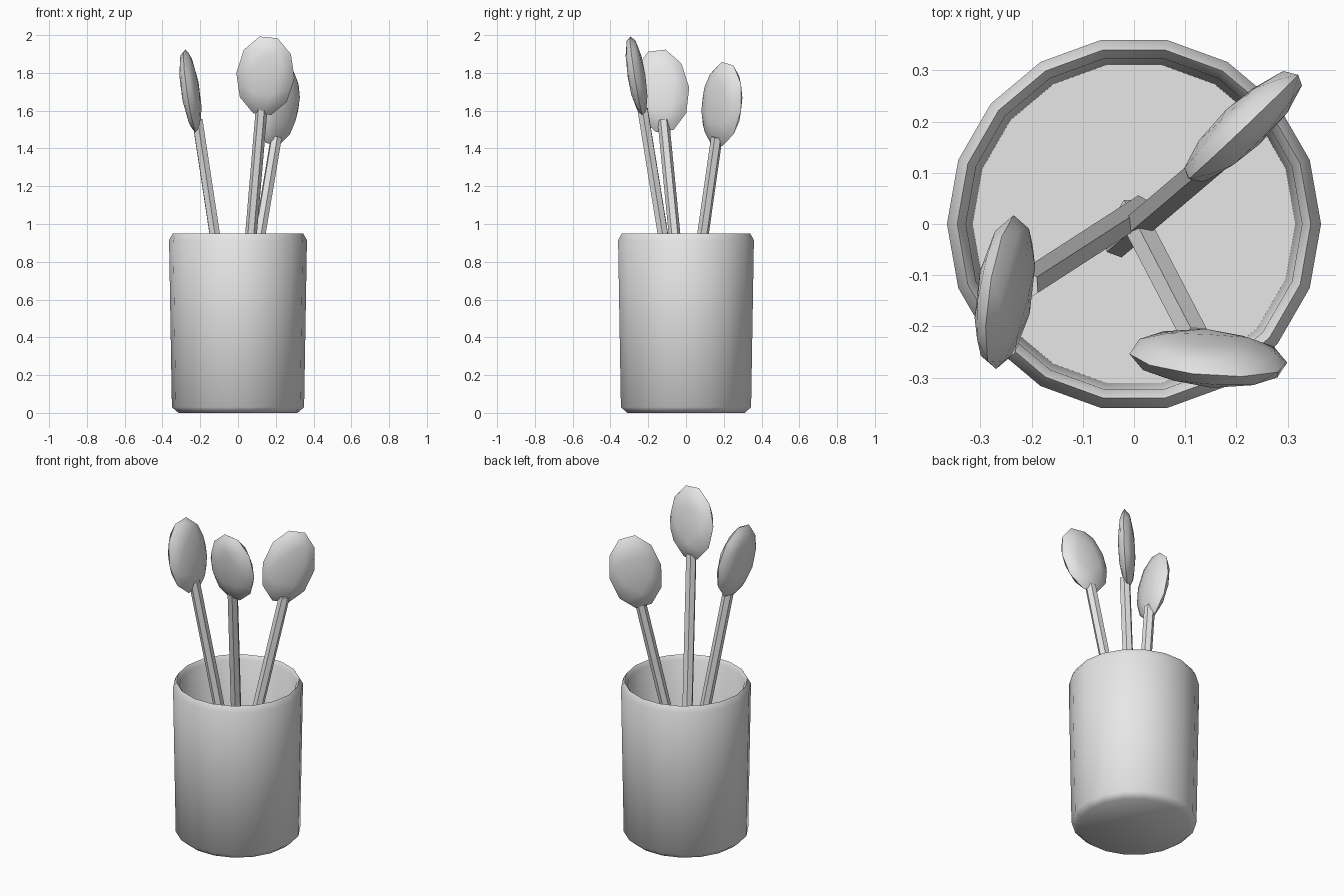
import bpy, bmesh, math
from mathutils import Vector, Matrix

cube = bpy.data.objects.get("Cube")
if cube:
    bpy.data.objects.remove(cube, do_unlink=True)

grey = bpy.data.materials.new("plain_grey")
grey.use_nodes = True
grey.diffuse_color = (0.8, 0.8, 0.8, 1)
bsdf = next(n for n in grey.node_tree.nodes if n.type == "BSDF_PRINCIPLED")
bsdf.inputs["Base Color"].default_value = grey.diffuse_color


def finish(name, bm, angle):
    """Turn a bmesh into a shaded, coloured object."""
    bmesh.ops.recalc_face_normals(bm, faces=bm.faces[:])
    mesh = bpy.data.meshes.new(name)
    bm.to_mesh(mesh)
    bm.free()
    mesh.materials.append(grey)
    obj = bpy.data.objects.new(name, mesh)
    bpy.context.collection.objects.link(obj)
    bpy.ops.object.select_all(action="DESELECT")
    obj.select_set(True)
    bpy.context.view_layer.objects.active = obj
    bpy.ops.object.shade_smooth_by_angle(angle=math.radians(angle))
    return obj


def make_pot(profile, sides):
    """Lathe a radius/height profile and close both ends."""
    bm = bmesh.new()
    rings = []
    for r, z in profile:
        turn = [math.tau * i / sides for i in range(sides)]
        rings.append([bm.verts.new((r * math.cos(a), r * math.sin(a), z)) for a in turn])
    for low, high in zip(rings, rings[1:]):
        for i in range(sides):
            j = (i + 1) % sides
            bm.faces.new((low[i], low[j], high[j], high[i]))
    bm.faces.new(rings[0])
    bm.faces.new(rings[-1])
    return finish("pot", bm, 50)


def make_spoon(name, foot, top, centre, width_dir, size):
    """Six-sided handle with a flattened faceted head on its end."""
    foot, top = Vector(foot), Vector(top)
    up = (top - foot).normalized()
    across = Vector(width_dir)
    across = (across - up * across.dot(up)).normalized()
    thin = across.cross(up)
    axes = Matrix((across, up, thin)).transposed().to_4x4()

    bm = bmesh.new()
    turn = up.to_track_quat("Z", "Y").to_matrix().to_4x4()
    bmesh.ops.create_cone(bm, cap_ends=True, segments=6, radius1=0.031, radius2=0.031,
                          depth=(top - foot).length,
                          matrix=Matrix.Translation((foot + top) / 2) @ turn)
    finish(name + "_handle", bm, 30)

    # The equator of the ball lies in the plane of the head
    bm = bmesh.new()
    bmesh.ops.create_icosphere(bm, subdivisions=2, radius=1)
    bm.transform(Matrix.Translation(centre) @ axes @ Matrix.Diagonal((*size, 1))
                 @ Matrix.Rotation(math.radians(18), 4, "Z"))
    finish(name + "_head", bm, 50)


# Pot: chamfered foot, slightly flared wall, thin rim, hollow inside
make_pot([(0.315, 0), (0.35, 0.03), (0.365, 0.915), (0.345, 0.95),
          (0.328, 0.925), (0.315, 0.05)], 18)

# Three spoons fanning out from the pot floor
make_spoon("front_spoon", (-0.005, 0.02, 0.07), (0.125, -0.23, 1.61),
           (0.145, -0.262, 1.785), (1, -0.07, 0), (0.155, 0.217, 0.047))
make_spoon("right_spoon", (0.01, 0.025, 0.07), (-0.215, -0.12, 1.55),
           (-0.252, -0.133, 1.705), (0.13, 1, 0), (0.152, 0.227, 0.047))
make_spoon("left_spoon", (-0.03, -0.035, 0.07), (0.203, 0.163, 1.46),
           (0.213, 0.19, 1.635), (0.72, 0.69, 0), (0.15, 0.23, 0.047))
